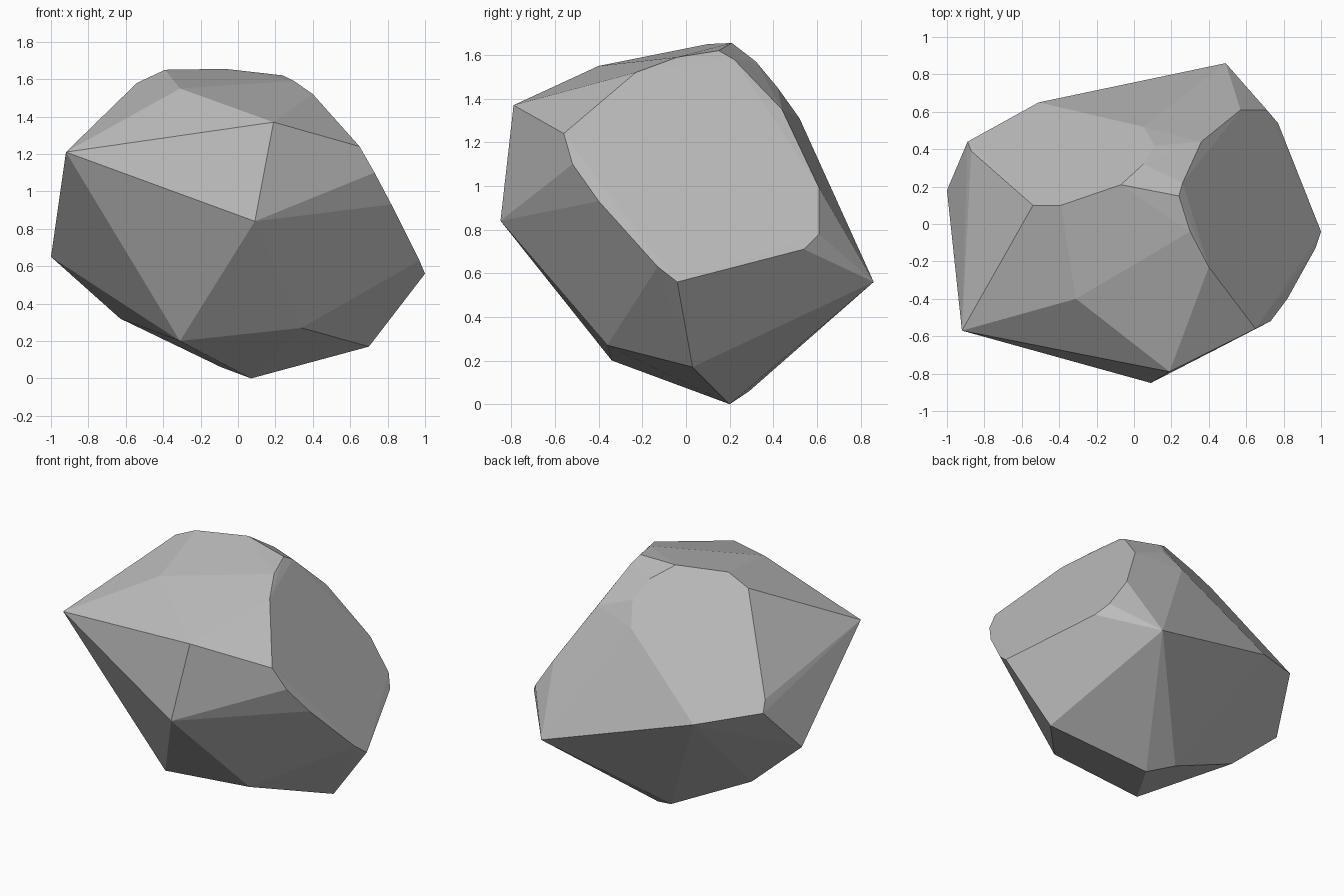
import bpy
import bmesh
import math

# Remove the default cube only
default_cube = bpy.data.objects.get("Cube")
if default_cube:
    bpy.data.objects.remove(default_cube, do_unlink=True)


def make_material(name, colour):
    material = bpy.data.materials.new(name)
    material.use_nodes = True
    material.diffuse_color = colour
    shader = material.node_tree.nodes["Principled BSDF"]
    shader.inputs["Base Color"].default_value = colour
    shader.inputs["Roughness"].default_value = 0.9
    return material


def make_hull(name, corners, material):
    """Wrap the corners in a convex skin and merge coplanar facets."""
    bm = bmesh.new()
    for corner in corners:
        bm.verts.new(corner)
    result = bmesh.ops.convex_hull(bm, input=bm.verts[:])
    leftover = {v for key in ("geom_interior", "geom_unused")
                for v in result[key]
                if isinstance(v, bmesh.types.BMVert) and not v.link_faces}
    bmesh.ops.delete(bm, geom=list(leftover), context="VERTS")
    bmesh.ops.dissolve_limit(bm, angle_limit=math.radians(2),
                             verts=bm.verts[:], edges=bm.edges[:])
    bmesh.ops.recalc_face_normals(bm, faces=bm.faces[:])
    mesh = bpy.data.meshes.new(name)
    bm.to_mesh(mesh)
    bm.free()
    mesh.materials.append(material)
    for polygon in mesh.polygons:
        polygon.use_smooth = False
    rock = bpy.data.objects.new(name, mesh)
    bpy.context.collection.objects.link(rock)
    return rock


# Rim of the large flat cut on the +x side
side_cut = [
    (.65, -.56, 1.24), (.73, -.52, 1.1), (.82, -.4, .93), (.97, -.13, .63),
    (1, -.04, .56), (.77, .54, .71), (.71, .61, .78), (.57, .61, .99),
    (.36, .44, 1.35), (.26, .22, 1.58), (.24, .15, 1.62),
    (.3, -.04, 1.59), (.4, -.23, 1.52),
]
# Crown and the sloping facet behind it
crown = [
    (-.54, .1, 1.58), (-.39, .1, 1.65), (-.07, .21, 1.655),
    (-.31, -.4, 1.55), (.05, .32, 1.57), (.11, .42, 1.45), (.05, .52, 1.31),
]
# Outer corners around the middle
waist = [
    (-.92, -.57, 1.21), (.19, -.79, 1.37), (.09, -.85, .84),
    (-1, .18, .65), (-.87, .39, 1.02), (-.89, .44, .95),
    (-.51, .65, .85), (.49, .86, .56),
]
# Tapered underside
base = [
    (-.31, -.34, .2), (.34, -.36, .27), (.7, .03, .17),
    (-.63, .19, .32), (-.09, .29, .06), (.07, .2, 0),
]

stone_grey = make_material("stone grey", (.5, .5, .5, 1))
make_hull("rock", side_cut + crown + waist + base, stone_grey)
